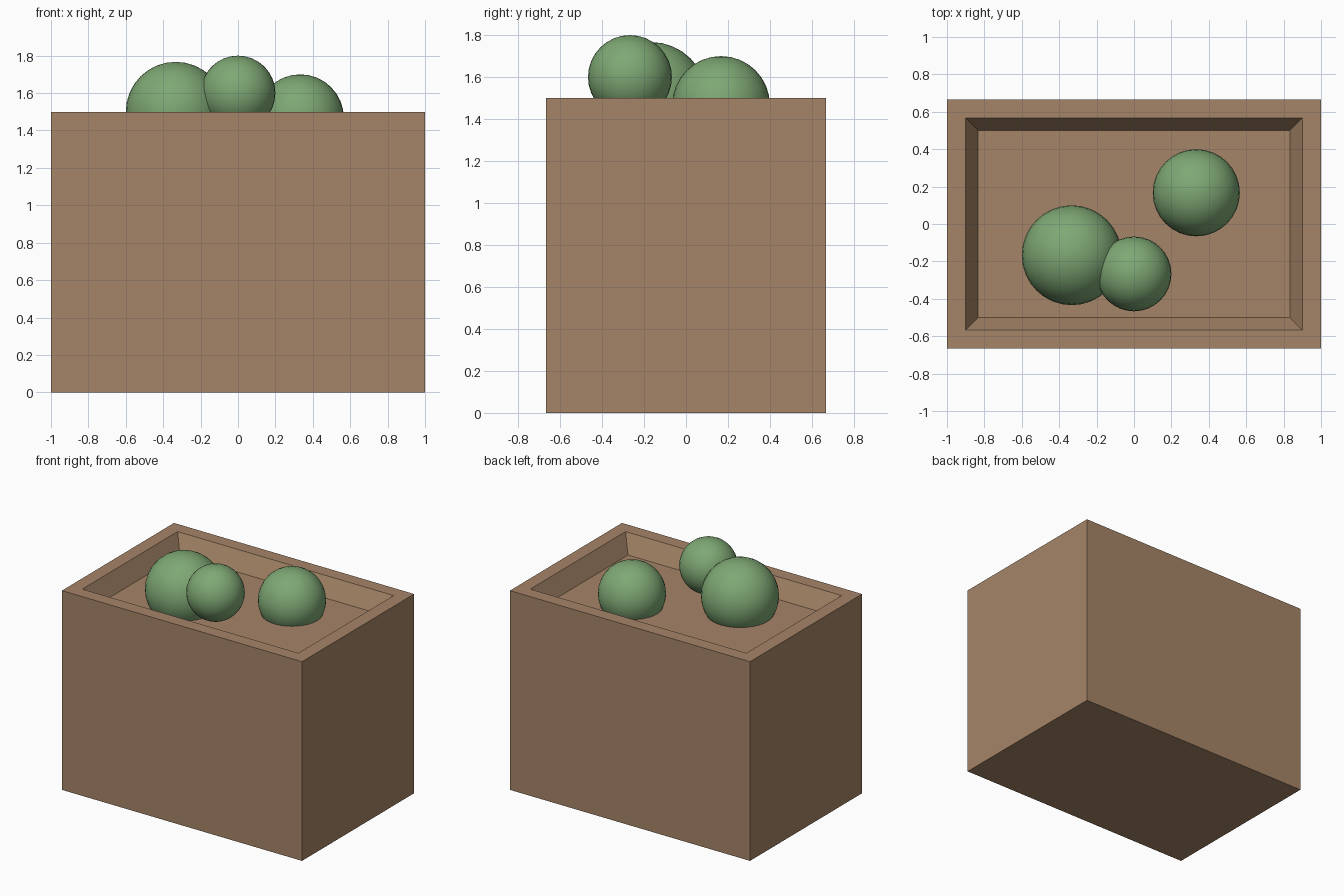
import bpy
import bmesh

cube = bpy.data.objects.get("Cube")
if cube:
    bpy.data.objects.remove(cube, do_unlink=True)


def make_material(name, rgb):
    mat = bpy.data.materials.new(name)
    mat.use_nodes = True
    mat.diffuse_color = (*rgb, 1)
    mat.node_tree.nodes["Principled BSDF"].inputs["Base Color"].default_value = (*rgb, 1)
    return mat


brown = make_material("clay brown", (0.38, 0.235, 0.138))
green = make_material("leaf green", (0.21, 0.39, 0.175))

WIDTH, DEPTH, HEIGHT = 2.0, 4 / 3, 1.5
RIM = 0.1
TAPER = 0.067
RECESS = 0.133


def inset_top(bm, face, amount, drop):
    """Inset a face evenly and lower it."""
    bmesh.ops.inset_region(bm, faces=[face], thickness=amount, use_even_offset=True)
    bmesh.ops.translate(bm, verts=face.verts, vec=(0, 0, -drop))


# Planter: a box with a flat rim and a shallow tapered recess
bm = bmesh.new()
bmesh.ops.create_cube(bm, size=1)
bmesh.ops.scale(bm, vec=(WIDTH, DEPTH, HEIGHT), verts=bm.verts)
bmesh.ops.translate(bm, vec=(0, 0, HEIGHT / 2), verts=bm.verts)
top = max(bm.faces, key=lambda f: f.calc_center_median().z)
inset_top(bm, top, RIM, 0)
inset_top(bm, top, TAPER, RECESS)
bmesh.ops.recalc_face_normals(bm, faces=bm.faces)
mesh = bpy.data.meshes.new("planter_box")
bm.to_mesh(mesh)
bm.free()
mesh.materials.append(brown)
planter = bpy.data.objects.new("planter_box", mesh)
bpy.context.collection.objects.link(planter)


# Round shrubs: two set into the soil, a small one resting in front
def add_shrub(name, center, radius):
    bpy.ops.mesh.primitive_uv_sphere_add(segments=32, ring_count=16,
                                         radius=radius, location=center)
    shrub = bpy.context.object
    shrub.name = name
    shrub.data.materials.append(green)
    bpy.ops.object.shade_smooth()


add_shrub("large_shrub", (-0.333, -0.167, 1.5), 0.267)
add_shrub("medium_shrub", (0.333, 0.167, 1.467), 0.233)
add_shrub("small_shrub", (0, -0.267, 1.6), 0.2)
